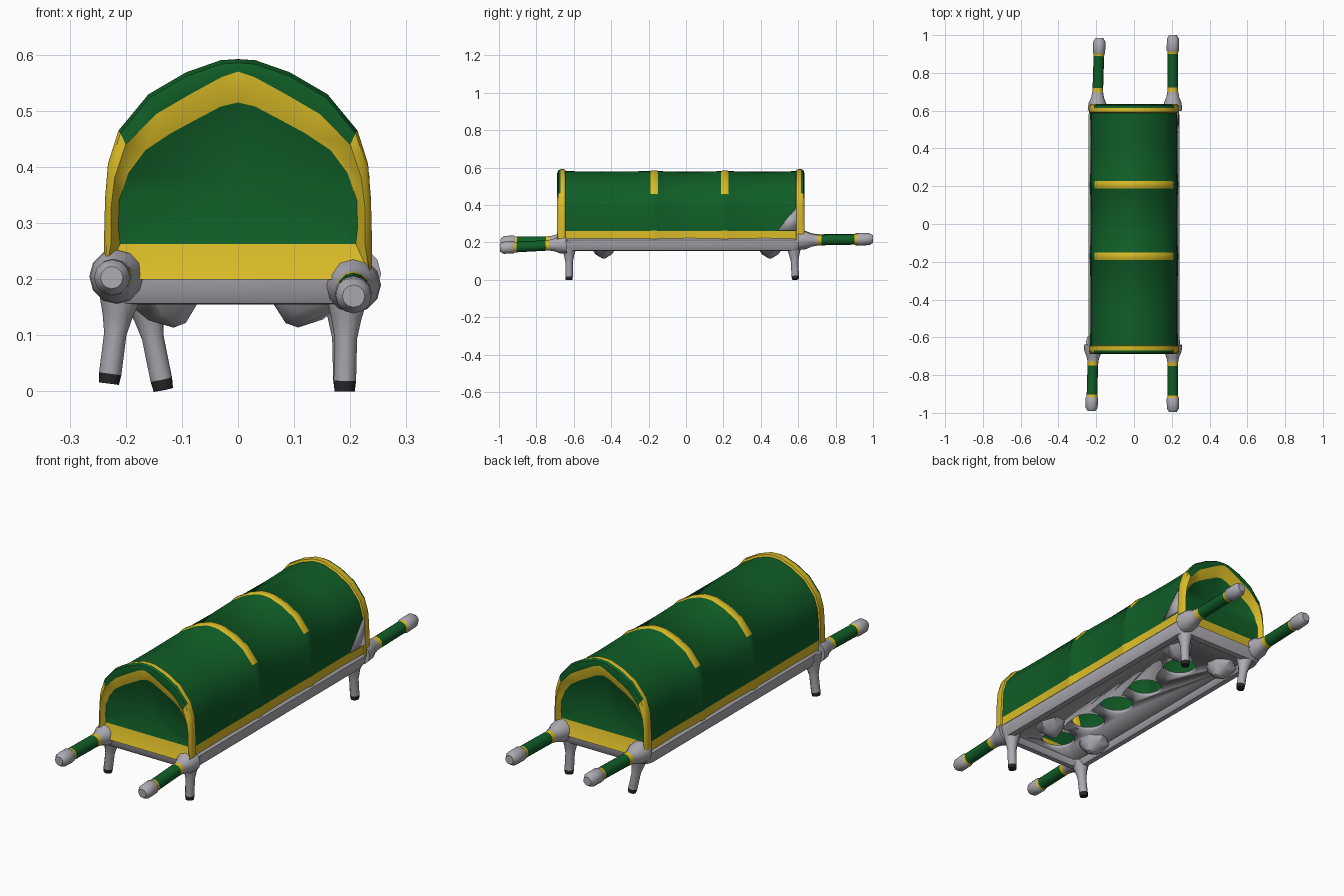
import bpy, bmesh, math
from mathutils import Vector, Matrix

cube = bpy.data.objects.get("Cube")
if cube:
    bpy.data.objects.remove(cube, do_unlink=True)


def material(name, rgb):
    m = bpy.data.materials.new(name)
    m.use_nodes = True
    m.diffuse_color = (*rgb, 1)
    m.node_tree.nodes["Principled BSDF"].inputs["Base Color"].default_value = (*rgb, 1)
    return m


MATS = [material("canvas green", (0.005, 0.11, 0.02)),
        material("trim yellow", (0.7, 0.5, 0.02)),
        material("frame grey", (0.42, 0.41, 0.45)),
        material("foot black", (0.02, 0.02, 0.02))]
GREEN, YELLOW, GREY, BLACK = range(4)


def finish(name, bm, angle=40):
    bmesh.ops.recalc_face_normals(bm, faces=bm.faces)
    mesh = bpy.data.meshes.new(name)
    bm.to_mesh(mesh)
    bm.free()
    for m in MATS:
        mesh.materials.append(m)
    ob = bpy.data.objects.new(name, mesh)
    bpy.context.collection.objects.link(ob)
    bpy.ops.object.select_all(action='DESELECT')
    ob.select_set(True)
    bpy.context.view_layer.objects.active = ob
    bpy.ops.object.shade_smooth_by_angle(angle=math.radians(angle))
    return ob


def bridge(bm, a, b, mat):
    """Join two equal rings; mat(i) gives the colour, or None for a gap."""
    n = len(a)
    for i in range(n):
        m = mat(i)
        if m is not None:
            j = (i + 1) % n
            bm.faces.new((a[i], a[j], b[j], b[i])).material_index = m


def lathe(name, start, end, profile, sides=12):
    """Turned part; profile rows are (fraction along, radius, colour above)."""
    start, end = Vector(start), Vector(end)
    turn = (end - start).to_track_quat('Z', 'Y').to_matrix()
    bm = bmesh.new()
    rings = []
    for t, r, _ in profile:
        c = start.lerp(end, t)
        rings.append([bm.verts.new(c + turn @ Vector((r * math.cos(k * math.tau / sides),
                                                      r * math.sin(k * math.tau / sides), 0)))
                      for k in range(sides)])
    for k in range(len(rings) - 1):
        bridge(bm, rings[k], rings[k + 1], lambda i: profile[k][2])
    bm.faces.new(rings[0]).material_index = profile[0][2]
    bm.faces.new(rings[-1]).material_index = profile[-1][2]
    return finish(name, bm)


# Half outlines of the cover, from hem to ridge
BODY = [(.232, .205), (.232, .262), (.23, .34), (.225, .40), (.207, .457),
        (.155, .52), (.09, .558), (.03, .579), (0, .581)]
LIP = [(.238, .20), (.226, .265), (.226, .33), (.22, .38), (.2, .44),
       (.145, .495), (.085, .53), (.03, .56), (0, .57)]
PANEL = [(.21, .263), (.213, .29), (.212, .34), (.195, .39), (.165, .43),
         (.12, .46), (.07, .487), (.03, .508), (0, .515)]
HALF = len(BODY) - 1


def arch(bm, half, y, grow=1.0):
    loop = half + [(-x, z) for x, z in half[-2::-1]]
    return [bm.verts.new((x * grow, y, .2 + (z - .2) * grow)) for x, z in loop]


def row(i):
    """Height row of a loop segment, the same on both sides."""
    return min(i, 2 * HALF - 1 - i)


# Cover body: hem, canvas and cross bands
bm = bmesh.new()
stations = [(-.643, 1.0), (-.45, .995), (-.19, 1.0), (-.183, 1.012), (-.157, 1.012), (-.15, 1.0),
            (.02, .992), (.188, 1.0), (.195, 1.012), (.22, 1.012), (.227, 1.0), (.42, .992), (.588, 1.0)]
rings = [arch(bm, BODY, y, g) for y, g in stations]
for k in range(len(rings) - 1):
    mid = (stations[k][0] + stations[k + 1][0]) / 2
    strap = abs(mid + .17) < .025 or abs(mid - .207) < .025

    def body_colour(i):
        if i == 2 * HALF:
            return None
        return YELLOW if row(i) == 0 or (strap and row(i) >= 4) else GREEN
    bridge(bm, rings[k], rings[k + 1], body_colour)

# Cover ends: binding, hood, inner trim and recessed panel
for first, y, s in ((rings[0], -.643, -1), (rings[-1], .588, 1)):
    loops = [first,
             arch(bm, BODY, y + s * .004, 1.025),
             arch(bm, BODY, y + s * .027, 1.03),
             arch(bm, BODY, y + s * .04, 1.012),
             arch(bm, LIP, y + s * .046),
             arch(bm, PANEL, y + s * .022)]
    for k in range(5):
        def end_colour(i):
            if i == 2 * HALF:
                return YELLOW if k == 4 else None
            return GREEN if k in (2, 3) and row(i) >= 4 else YELLOW
        bridge(bm, loops[k], loops[k + 1], end_colour)
    centre = bm.verts.new((0, y + s * .008, .37))
    for a, b in zip(loops[-1], loops[-1][1:] + loops[-1][:1]):
        bm.faces.new((a, b, centre)).material_index = GREEN
finish("canvas_cover", bm, 45)

# Grey patch at the back corner of the cover's left side
bm = bmesh.new()
bm.faces.new([bm.verts.new(p) for p in ((.234, .49, .265), (.236, .59, .265), (.231, .59, .385))]
             ).material_index = GREY
patch = finish("corner_patch", bm)
solid = patch.modifiers.new("thickness", 'SOLIDIFY')
solid.thickness, solid.offset = .006, 0


# Base frame: a rounded rectangular ring with a folded section
def rounded(bm, inset, z, steps=4):
    r = .045
    hx, y0, y1 = .24 - inset, -.675 + inset, .625 - inset
    verts = []
    for q, (cx, cy) in enumerate(((hx - r, y1 - r), (r - hx, y1 - r), (r - hx, y0 + r), (hx - r, y0 + r))):
        for k in range(steps + 1):
            a = (q + k / steps) * math.pi / 2
            verts.append(bm.verts.new((cx + r * math.cos(a), cy + r * math.sin(a), z)))
    return verts


bm = bmesh.new()
section = [(.012, .225), (0, .212), (.002, .18), (.014, .157), (.04, .155), (.055, .175), (.055, .20)]
loops = [rounded(bm, d, z) for d, z in section]
for a, b in zip(loops, loops[1:]):
    bridge(bm, a, b, lambda i: GREY)
finish("base_frame", bm)

# Deck with a row of round openings
bm = bmesh.new()
bmesh.ops.create_cube(bm, size=1, matrix=Matrix.Translation((0, -.025, .188)) @ Matrix.Diagonal((.42, 1.24, .016, 1)))
for f in bm.faces:
    f.material_index = GREY
deck = finish("deck", bm)
bm = bmesh.new()
for y in (-.53, -.32, -.12, .08, .32):
    bmesh.ops.create_cone(bm, cap_ends=True, segments=20, radius1=.074, radius2=.074, depth=.1,
                          matrix=Matrix.Translation((0, y, .188)))
for f in bm.faces:
    f.material_index = GREY
cutter = finish("deck_cutter", bm)
cutter.hide_render = True
cut = deck.modifiers.new("openings", 'BOOLEAN')
cut.operation, cut.solver, cut.object = 'DIFFERENCE', 'EXACT', cutter
bpy.context.view_layer.objects.active = deck
bpy.ops.object.modifier_apply(modifier=cut.name)
bpy.data.objects.remove(cutter, do_unlink=True)

# Legs with dark feet, flaring into the frame
LEG = [(0, .018, BLACK), (.09, .02, GREY), (.45, .02, GREY), (.62, .027, GREY), (.8, .038, GREY), (1, .05, GREY)]
for name, foot, top in (("front_right_leg", (-.23, -.625, .014), (-.205, -.625, .21)),
                        ("front_left_leg", (.19, -.625, 0), (.195, -.625, .21)),
                        ("back_right_leg", (-.133, .585, .003), (-.175, .575, .21)),
                        ("back_left_leg", (.19, .585, .003), (.185, .575, .21))):
    lathe(name, foot, top, LEG)

# Carrying handles with sockets, rings, grips and rounded ends
HANDLE = [(0, .05, GREY), (.1, .047, GREY), (.18, .034, GREY), (.25, .029, YELLOW), (.31, .028, GREEN),
          (.75, .028, YELLOW), (.785, .029, GREY), (.8, .033, GREY), (.95, .032, GREY), (1, .02, GREY)]
for name, root, tip in (("front_right_handle", (-.215, -.64, .205), (-.225, -.99, .203)),
                        ("front_left_handle", (.205, -.64, .19), (.206, -.995, .17)),
                        ("back_right_handle", (-.195, .6, .215), (-.183, .985, .217)),
                        ("back_left_handle", (.205, .6, .21), (.206, 1, .218))):
    lathe(name, root, tip, HANDLE)

# Small brackets hanging beneath the deck
for x in (-.13, .12):
    for y in (-.44, .45):
        lathe("underside_bracket", (x, y, .185), (x * .8, y, .118),
              [(0, .075, GREY), (.6, .05, GREY), (1, .012, GREY)], 7)
